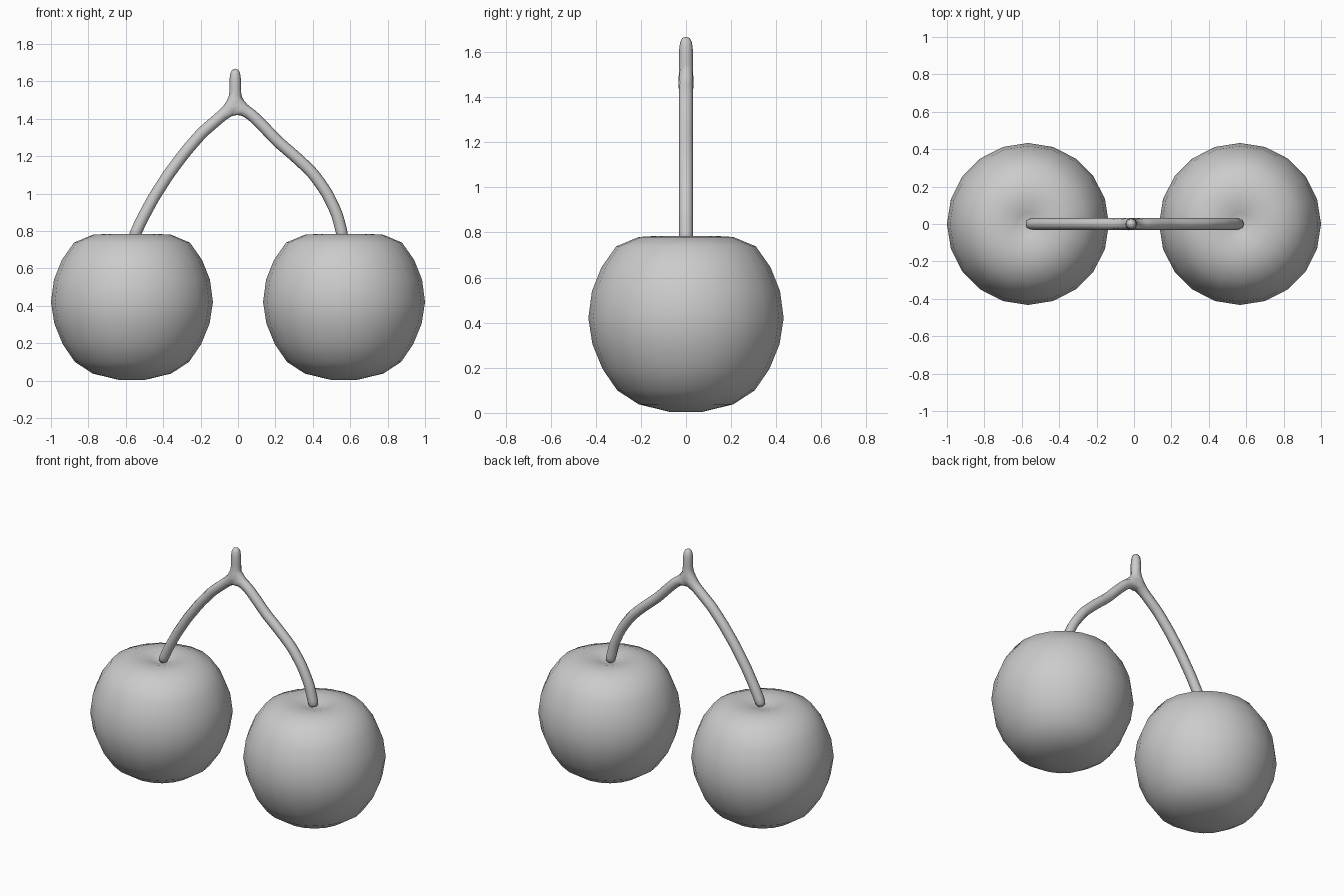
import bpy, bmesh, math
from mathutils import Matrix

if "Cube" in bpy.data.objects:
    bpy.data.objects.remove(bpy.data.objects["Cube"])

# Cherry half-section, bottom pole to dimple at the top (radius, height)
PROFILE = [(0, 0.012), (0.07, 0.004), (0.21, 0.038), (0.305, 0.10), (0.37, 0.195),
           (0.415, 0.305), (0.433, 0.42), (0.417, 0.54), (0.375, 0.645),
           (0.31, 0.738), (0.21, 0.78), (0.125, 0.785), (0.06, 0.768), (0, 0.75)]


def smooth(ob, angle=60):
    bpy.ops.object.select_all(action='DESELECT')
    bpy.context.view_layer.objects.active = ob
    ob.select_set(True)
    bpy.ops.object.shade_smooth_by_angle(angle=math.radians(angle))


def cherry(name, x):
    bm = bmesh.new()
    verts = [bm.verts.new((r, 0, z)) for r, z in PROFILE]
    edges = [bm.edges.new(p) for p in zip(verts, verts[1:])]
    bmesh.ops.spin(bm, geom=verts + edges, cent=(0, 0, 0), axis=(0, 0, 1),
                   angle=math.tau, steps=20, use_merge=True)
    bmesh.ops.remove_doubles(bm, verts=bm.verts, dist=1e-4)
    bmesh.ops.recalc_face_normals(bm, faces=bm.faces)
    me = bpy.data.meshes.new(name)
    bm.to_mesh(me)
    bm.free()
    ob = bpy.data.objects.new(name, me)
    ob.location.x = x
    bpy.context.collection.objects.link(ob)
    smooth(ob)


cherry("left_cherry", -0.567)
cherry("right_cherry", 0.567)

# Forked stem: a skinned skeleton with three branches meeting at one joint
joint = (-0.013, 1.478)
branches = [
    [(-0.015, 1.56), (-0.015, 1.62), (-0.015, 1.672)],
    [(-0.10, 1.405), (-0.19, 1.328), (-0.28, 1.225), (-0.37, 1.105),
     (-0.45, 0.98), (-0.515, 0.86), (-0.565, 0.75)],
    [(0.075, 1.42), (0.14, 1.355), (0.21, 1.28), (0.31, 1.195), (0.40, 1.11),
     (0.475, 1.005), (0.53, 0.89), (0.565, 0.75)],
]
pts, links = [joint], []
for branch in branches:
    prev = 0
    for p in branch:
        pts.append(p)
        links.append((prev, len(pts) - 1))
        prev = len(pts) - 1
me = bpy.data.meshes.new("forked_stem")
me.from_pydata([(x, 0, z) for x, z in pts], links, [])
stem = bpy.data.objects.new("forked_stem", me)
bpy.context.collection.objects.link(stem)
skin = stem.modifiers.new("Skin", 'SKIN')
skin.use_smooth_shade = True
if not me.skin_vertices:
    bpy.context.view_layer.objects.active = stem
    bm = bmesh.new()
    bm.from_mesh(me)
    bm.verts.layers.skin.verify()
    bm.to_mesh(me)
    bm.free()
for i, v in enumerate(me.skin_vertices[0].data):
    v.radius = (0.034, 0.034)
    v.use_root = i == 0
me.skin_vertices[0].data[3].radius = (0.024, 0.024)
sub = stem.modifiers.new("Subdivision", 'SUBSURF')
sub.levels = sub.render_levels = 1
